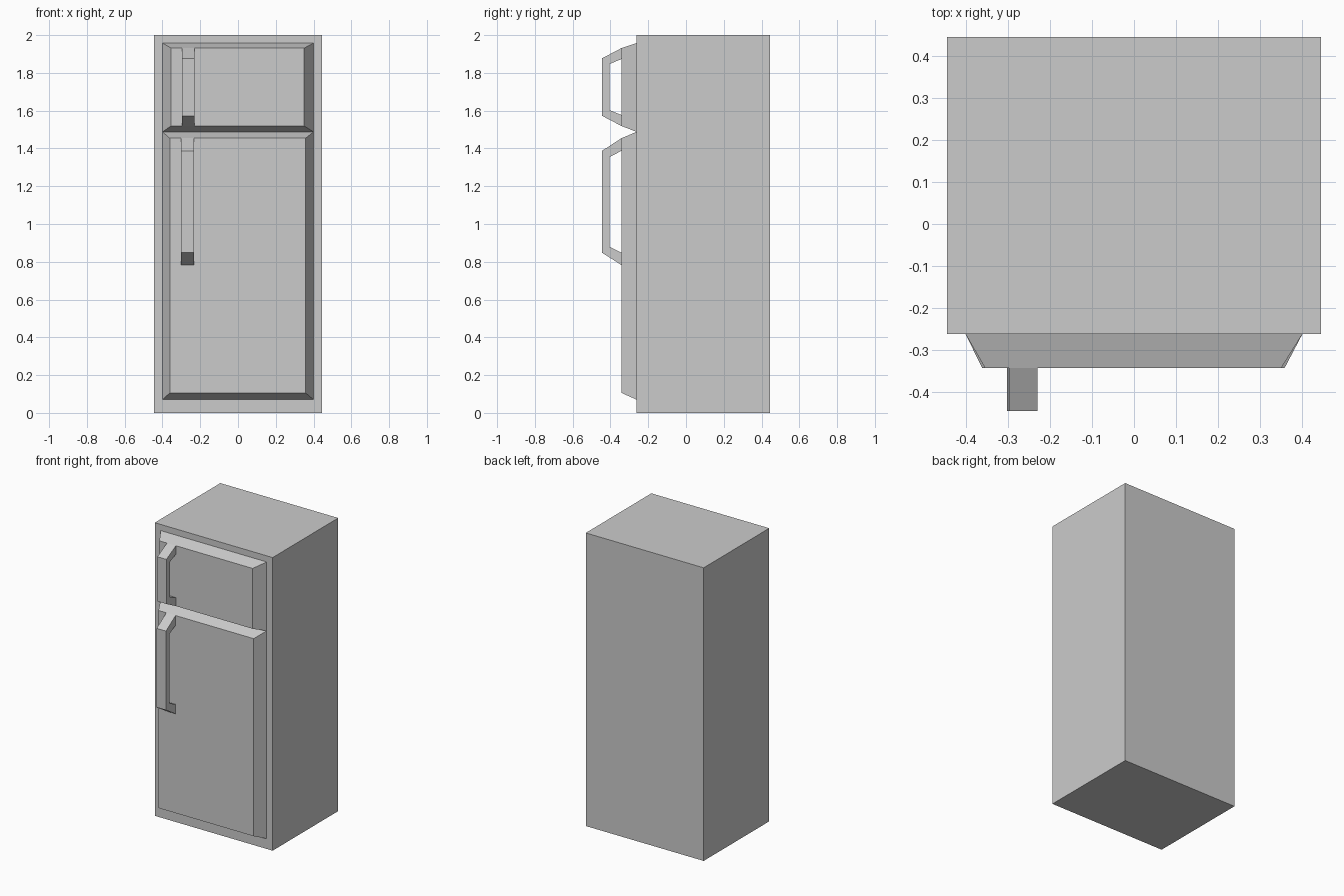
import bpy, bmesh

if "Cube" in bpy.data.objects:
    bpy.data.objects.remove(bpy.data.objects["Cube"])

BODY_Y, DOOR_Y, GRIP_Y, GRIP_IN = -0.262, -0.342, -0.445, -0.405


def finish(name, bm):
    bmesh.ops.recalc_face_normals(bm, faces=bm.faces)
    mesh = bpy.data.meshes.new(name)
    bm.to_mesh(mesh)
    bm.free()
    obj = bpy.data.objects.new(name, mesh)
    bpy.context.collection.objects.link(obj)
    return obj


def frustum(name, back, front, y_back, y_front):
    """Solid between two (x0, x1, z0, z1) rectangles facing -y."""
    bm = bmesh.new()
    rings = []
    for (x0, x1, z0, z1), y in ((back, y_back), (front, y_front)):
        rings.append([bm.verts.new((x, y, z)) for x, z in
                      ((x0, z0), (x1, z0), (x1, z1), (x0, z1))])
    for ring in rings:
        bm.faces.new(ring)
    for i in range(4):
        j = (i + 1) % 4
        bm.faces.new((rings[0][i], rings[0][j], rings[1][j], rings[1][i]))
    return finish(name, bm)


def handle(name, x0, x1, outer, inner):
    """Bracket handle: side profile extruded in x; z lists run top to bottom."""
    profile = list(zip((DOOR_Y, GRIP_Y, GRIP_Y, DOOR_Y), outer))
    profile += list(zip((DOOR_Y, GRIP_IN, GRIP_IN, DOOR_Y), inner))[::-1]
    bm = bmesh.new()
    face = bm.faces.new([bm.verts.new((x0, y, z)) for y, z in profile])
    geom = bmesh.ops.extrude_face_region(bm, geom=[face])["geom"]
    verts = [g for g in geom if isinstance(g, bmesh.types.BMVert)]
    bmesh.ops.translate(bm, verts=verts, vec=(x1 - x0, 0, 0))
    return finish(name, bm)


# Cabinet
side = (-0.445, 0.445, 0.0, 2.0)
frustum("cabinet", side, side, 0.445, BODY_Y)

# Doors with bevelled borders
frustum("freezer_door", (-0.40, 0.40, 1.488, 1.958),
        (-0.354, 0.350, 1.519, 1.931), BODY_Y, DOOR_Y)
frustum("fridge_door", (-0.40, 0.40, 0.07, 1.488),
        (-0.361, 0.358, 0.106, 1.454), BODY_Y, DOOR_Y)

# Handles
handle("freezer_handle", -0.297, -0.229,
       (1.931, 1.877, 1.573, 1.519), (1.873, 1.847, 1.603, 1.577))
handle("fridge_handle", -0.302, -0.232,
       (1.454, 1.387, 0.848, 0.783), (1.387, 1.355, 0.879, 0.848))
